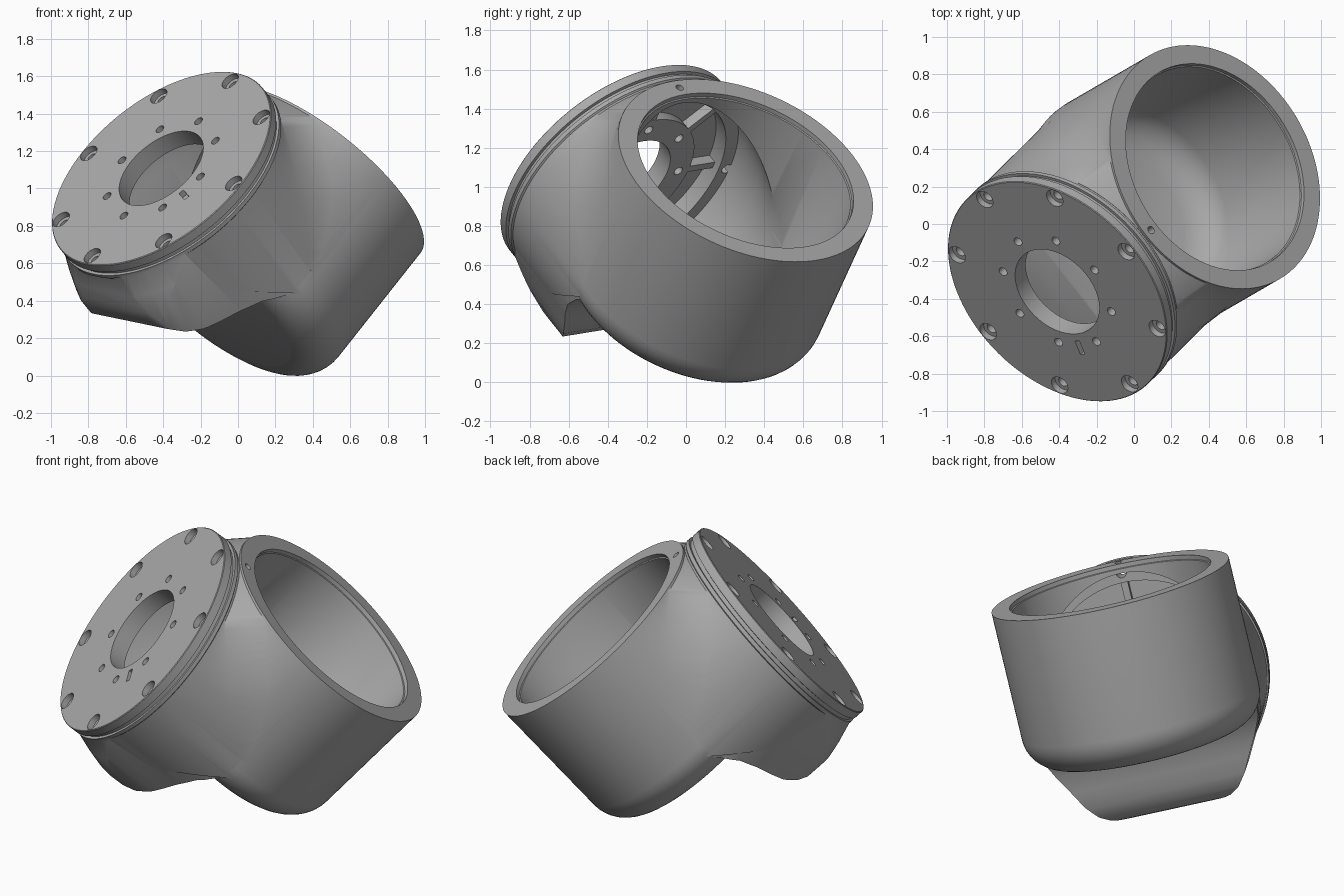
import bpy, bmesh
from math import pi, sin, cos, radians, sqrt
from mathutils import Matrix, Vector

cube = bpy.data.objects.get("Cube")
if cube:
    bpy.data.objects.remove(cube, do_unlink=True)

# Joint frame: U = flange axis, V = cup axis, W = common normal
U = Vector((-.533, -.527, .663)).normalized()
V = Vector((.577, .332, .746))
V = (V - U * V.dot(U)).normalized()
W = U.cross(V)
ORIGIN = Vector((.024, .068, .567))


def frame(x, y, z):
    return Matrix.Translation(ORIGIN) @ Matrix((x, y, z)).transposed().to_4x4()


FLANGE, CUP, SIDE = frame(V, W, U), frame(W, U, V), frame(U, V, W)
BRIDGE = frame((U + V).normalized(), W, (U - V).normalized())

grey = bpy.data.materials.new("cast_grey")
grey.use_nodes = True
colour = (.4, .4, .4, 1)
grey.diffuse_color = colour
grey.node_tree.nodes["Principled BSDF"].inputs["Base Color"].default_value = colour


def finish(bm, name):
    bmesh.ops.recalc_face_normals(bm, faces=bm.faces)
    mesh = bpy.data.meshes.new(name)
    bm.to_mesh(mesh)
    bm.free()
    mesh.materials.append(grey)
    obj = bpy.data.objects.new(name, mesh)
    bpy.context.collection.objects.link(obj)
    return obj


def spin_into(bm, pts, matrix, steps):
    """Turn a closed (radius, height) profile around the local z axis."""
    part = bmesh.new()
    vs = [part.verts.new((r, 0, h)) for r, h in pts]
    es = [part.edges.new((vs[i], vs[(i + 1) % len(vs)])) for i in range(len(vs))]
    bmesh.ops.spin(part, geom=vs + es, cent=(0, 0, 0), axis=(0, 0, 1),
                   angle=2 * pi, steps=steps, use_duplicate=False)
    bmesh.ops.remove_doubles(part, verts=part.verts, dist=1e-5)
    part.transform(matrix)
    bmesh.ops.recalc_face_normals(part, faces=part.faces)
    temp = bpy.data.meshes.new("temp")
    part.to_mesh(temp)
    part.free()
    bm.from_mesh(temp)
    bpy.data.meshes.remove(temp)


def lathe(name, pts, matrix, steps=128):
    bm = bmesh.new()
    spin_into(bm, pts, matrix, steps)
    return finish(bm, name)


def prism(name, pts, low, high, matrix=SIDE):
    """Extrude an outline along the local z axis."""
    bm = bmesh.new()
    face = bm.faces.new([bm.verts.new((x, y, low)) for x, y in pts])
    new = bmesh.ops.extrude_face_region(bm, geom=[face])["geom"]
    bmesh.ops.translate(bm, vec=(0, 0, high - low),
                        verts=[g for g in new if isinstance(g, bmesh.types.BMVert)])
    bm.transform(matrix)
    return finish(bm, name)


def combine(obj, tool, operation):
    mod = obj.modifiers.new("cut", "BOOLEAN")
    mod.object, mod.operation, mod.solver = tool, operation, "EXACT"
    bpy.context.view_layer.objects.active = obj
    bpy.ops.object.modifier_apply(modifier=mod.name)
    bpy.data.objects.remove(tool, do_unlink=True)


def box_into(bm, size, matrix):
    bmesh.ops.create_cube(bm, size=1, matrix=matrix @ Matrix.Diagonal((*size, 1)))


def around(angle, radius):
    return (FLANGE @ Matrix.Rotation(angle, 4, "Z")
            @ Matrix.Translation((radius, 0, 0)))


# Cup shell with a rounded bottom edge
R, FLOOR, FILLET = .692, -.25, .2
edge = [(R - FILLET + FILLET * sin(a), FLOOR + FILLET - FILLET * cos(a))
        for a in (i * pi / 20 for i in range(11))]
body = lathe("joint_body", [(0, FLOOR)] + edge + [(R, .7), (0, .7)], CUP)

# Flange housing with a slanted underside and a lip below the seam
housing = lathe("housing", [(0, 0), (.684, 0), (.684, .705), (.693, .712),
                            (.693, .735), (0, .735)], FLANGE)
combine(housing, prism("underside", [(-.1, .03), (.95, -.9), (.95, .8), (-.1, .8)],
                       -.9, .9), "INTERSECT")
combine(body, housing, "UNION")

# Tapered, rounded bulge under the housing
back = [(.02, -.1), (.12, -.19), (.185, -.29), (.22, -.4), (.24, -.5),
        (.265, -.59), (.31, -.66), (.37, -.705), (.44, -.72), (.52, -.715),
        (.6, -.7), (.725, -.66), (.725, -.1)]
bulge = prism("bulge", back, -.9, .9)
half = [(.65, -.15), (.63, -.25), (.58, -.36), (.52, -.47), (.468, -.57),
        (.41, -.65), (.35, -.695), (.28, -.715), (.2, -.725)]
section = [(v, w) for w, v in half] + [(v, -w) for w, v in reversed(half)]
combine(bulge, prism("bulge_section", section, -.1, .9, FLANGE), "INTERSECT")
combine(bulge, lathe("bulge_taper", [(0, -.1), (.8, -.1), (.78, .45), (.735, .6),
                                     (.688, .73), (0, .73)], FLANGE), "INTERSECT")
combine(body, bulge, "UNION")

# Soft web filling the crease between the two branches
web_outline = []
for i in range(-30, 31):
    a = i * pi / 60
    h = .687 * cos(a)
    fill = max(0, min(.16, .6 * h, .692 - h))
    web_outline.append(((2 * h + fill) / sqrt(2), .687 * sin(a)))
web = prism("web", web_outline, -.75, .75, BRIDGE)
combine(web, prism("web_limit", [(.01, .01), (.694, .01), (.694, .694), (.01, .694)],
                   -.8, .8), "INTERSECT")
combine(body, web, "UNION")

# Hollow interior of both branches
bore = lathe("bore", [(0, 0), (.575, 0), (.585, .25), (.62, .42), (.65, .6),
                      (.65, .8), (0, .8)], FLANGE)
inner = [(-.1, .1), (0, .03), (.3, -.22), (.38, -.36), (.42, -.7),
         (.9, -.7), (.9, .8), (-.1, .8)]
combine(bore, prism("inner_floor", inner, -.9, .9), "INTERSECT")
cup_bore = lathe("cup_bore", [(0, -.14), (.4, -.14), (.5, -.1), (.55, -.05),
                              (.58, .02), (.58, .672), (.587, .675),
                              (.587, .8), (0, .8)], CUP)
combine(body, cup_bore, "DIFFERENCE")
combine(body, bore, "DIFFERENCE")
pin = lathe("pin_hole", [(0, .65), (.021, .65), (.021, .8), (0, .8)],
            CUP @ Matrix.Translation((0, .64, 0)), 20)
combine(body, pin, "DIFFERENCE")

# Flange plate: rim, seam groove, rear ring and hub
plate = lathe("flange_plate", [
    (.266, .816), (.688, .816), (.692, .812), (.692, .762), (.677, .758),
    (.677, .735), (.655, .735), (.655, .67), (.575, .67), (.575, .765),
    (.41, .765), (.41, .71), (.266, .71)], FLANGE)

# Bolt holes, small holes and key slot
bm = bmesh.new()
for i in range(8):
    a = i * pi / 4
    spin_into(bm, [(0, .6), (.029, .6), (.029, .78), (.052, .78),
                   (.052, .9), (0, .9)], around(a, .632), 24)
    spin_into(bm, [(0, .6), (.025, .6), (.025, .9), (0, .9)], around(a, .342), 20)
box_into(bm, (.085, .03, .1),
         around(radians(-112.5), .354) @ Matrix.Translation((0, 0, .83)))
combine(plate, finish(bm, "flange_holes"), "DIFFERENCE")

# Radial ribs behind the plate
bm = bmesh.new()
for i in range(8):
    box_into(bm, (.19, .04, .06),
             around(i * pi / 4, .49) @ Matrix.Translation((0, 0, .742)))
ribs = finish(bm, "flange_ribs")

for obj in (body, plate, ribs):
    bpy.ops.object.select_all(action="DESELECT")
    obj.select_set(True)
    bpy.context.view_layer.objects.active = obj
    bpy.ops.object.shade_smooth_by_angle(angle=radians(35))
